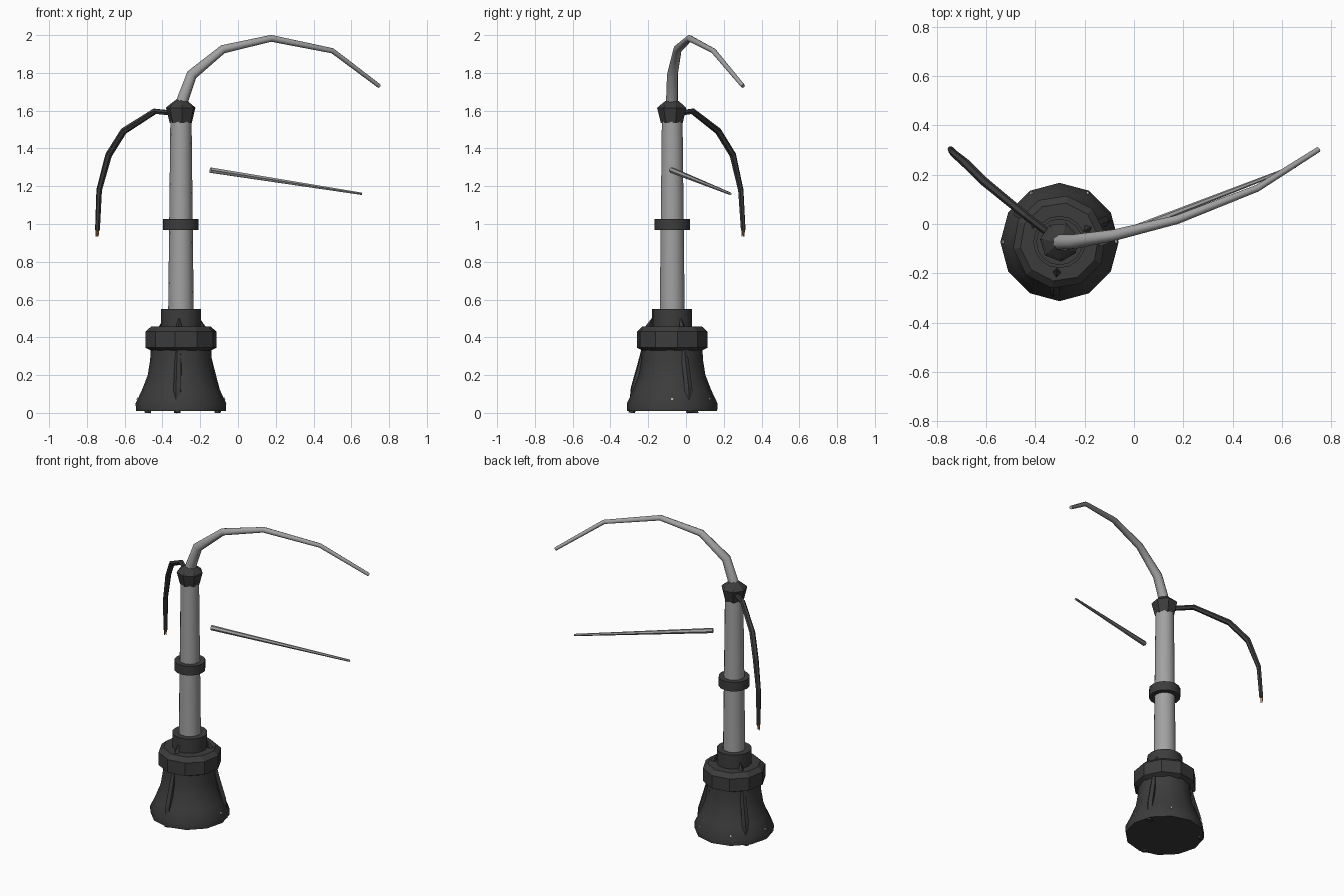
import bpy, bmesh, math
from mathutils import Vector

if "Cube" in bpy.data.objects:
    bpy.data.objects.remove(bpy.data.objects["Cube"])

CX, CY = -0.302, -0.073          # post axis


def material(name, rgb):
    m = bpy.data.materials.new(name)
    m.diffuse_color = (*rgb, 1)
    m.use_nodes = True
    m.node_tree.nodes["Principled BSDF"].inputs["Base Color"].default_value = m.diffuse_color
    return m


IRON = material("dark_iron", (0.045, 0.045, 0.045))
STEEL = material("grey_steel", (0.36, 0.36, 0.36))
COPPER = material("copper", (0.55, 0.25, 0.10))
BOLT = material("pale_bolt", (0.7, 0.7, 0.7))


def finish(name, bm, mat, smooth=None):
    bmesh.ops.recalc_face_normals(bm, faces=bm.faces)
    me = bpy.data.meshes.new(name)
    bm.to_mesh(me)
    bm.free()
    ob = bpy.data.objects.new(name, me)
    bpy.context.collection.objects.link(ob)
    me.materials.append(mat)
    if smooth:
        bpy.ops.object.select_all(action='DESELECT')
        ob.select_set(True)
        bpy.context.view_layer.objects.active = ob
        bpy.ops.object.shade_smooth_by_angle(angle=math.radians(smooth))
    return ob


def skin(bm, rings):
    """Join rings of points into a closed tube."""
    vs = [[bm.verts.new(p) for p in r] for r in rings]
    n = len(vs[0])
    for a, b in zip(vs, vs[1:]):
        for i in range(n):
            j = (i + 1) % n
            bm.faces.new((a[i], a[j], b[j], b[i]))
    bm.faces.new(vs[0][::-1])
    bm.faces.new(vs[-1])


def lathe(name, profile, sides, mat, smooth=None, turn=0.0):
    bm = bmesh.new()
    skin(bm, [[(CX + r * math.cos(turn + 2 * math.pi * i / sides),
                CY + r * math.sin(turn + 2 * math.pi * i / sides), z)
               for i in range(sides)] for r, z in profile])
    return finish(name, bm, mat, smooth)


def tube(name, points, radii, sides, mat, smooth=None):
    bm = bmesh.new()
    pts = [Vector(p) for p in points]
    side = (pts[-1] - pts[0]).cross(Vector((0, 0, 1)))
    side = side.normalized() if side.length > 1e-4 else Vector((1, 0, 0))
    rings = []
    for k, (p, r) in enumerate(zip(pts, radii)):
        t = (pts[min(k + 1, len(pts) - 1)] - pts[max(k - 1, 0)]).normalized()
        u = (side - t * side.dot(t)).normalized()
        v = t.cross(u)
        rings.append([p + r * (u * math.cos(a) + v * math.sin(a))
                      for a in (2 * math.pi * i / sides for i in range(sides))])
    skin(bm, rings)
    return finish(name, bm, mat, smooth)


def polar(angle, r, z):
    a = math.radians(angle)
    return (CX + r * math.cos(a), CY + r * math.sin(a), z)


# flared foot, collar and socket
lathe("flared_foot", [(0.238, 0.01), (0.24, 0.05), (0.207, 0.12), (0.176, 0.2),
                      (0.163, 0.28), (0.16, 0.345)], 12, IRON, 35)
lathe("foot_collar", [(0.16, 0.33), (0.19, 0.345), (0.19, 0.43), (0.16, 0.457)],
      10, IRON, turn=0.15)
lathe("post_socket", [(0.106, 0.44), (0.106, 0.55)], 16, IRON, 35)

# ribs and spurs around the foot
for k, ang in enumerate((-95, 25, 145)):
    tube(f"foot_rib_{k}", [polar(ang, 0.15, 0.34), polar(ang, 0.165, 0.26),
                           polar(ang, 0.2, 0.13), polar(ang, 0.215, 0.0)],
         [0.014, 0.02, 0.022, 0.018], 5, IRON)
    tube(f"collar_spur_{k}", [polar(ang, 0.13, 0.44), polar(ang, 0.107, 0.5)],
         [0.022, 0.003], 4, IRON)

# small bolts in the flare
for k, ang in enumerate((0, 60, 120, 180)):
    tube(f"foot_bolt_{k}", [polar(ang, 0.19, 0.068), polar(ang, 0.234, 0.074)],
         [0.009, 0.007], 5, BOLT)

# post with middle band and faceted cap
lathe("post", [(0.068, 0.5), (0.056, 1.57)], 14, STEEL, 35)
lathe("middle_band", [(0.094, 0.967), (0.094, 1.027)], 16, IRON, 35)
lathe("post_cap", [(0.06, 1.535), (0.08, 1.615), (0.066, 1.628), (0.015, 1.667)],
      7, IRON, turn=0.3)

# sweeping arm
tube("curved_arm", [(-0.31, -0.075, 1.61), (-0.245, -0.072, 1.79),
                    (-0.08, -0.045, 1.925), (0.175, 0.018, 1.983),
                    (0.5, 0.145, 1.917), (0.748, 0.302, 1.73)],
     [0.034, 0.03, 0.023, 0.018, 0.014, 0.011], 8, STEEL, 50)

# loose stay rod
tube("stay_rod", [(-0.145, -0.076, 1.285), (0.655, 0.235, 1.16)],
     [0.016, 0.007], 6, STEEL)

# hanging cable with bare copper end
tube("hanging_cable", [(-0.33, -0.05, 1.585), (-0.44, 0.035, 1.597),
                       (-0.605, 0.17, 1.492), (-0.685, 0.248, 1.365),
                       (-0.735, 0.29, 1.18), (-0.744, 0.303, 0.967)],
     [0.015, 0.016, 0.018, 0.018, 0.015, 0.013], 6, IRON)
for k, (dx, dy) in enumerate(((-0.005, 0.004), (0.006, 0.002), (0, -0.006))):
    tube(f"copper_strand_{k}", [(-0.745 + dx, 0.303 + dy, 0.975),
                                (-0.747 + dx, 0.303 + dy, 0.933)],
         [0.005, 0.003], 4, COPPER)
